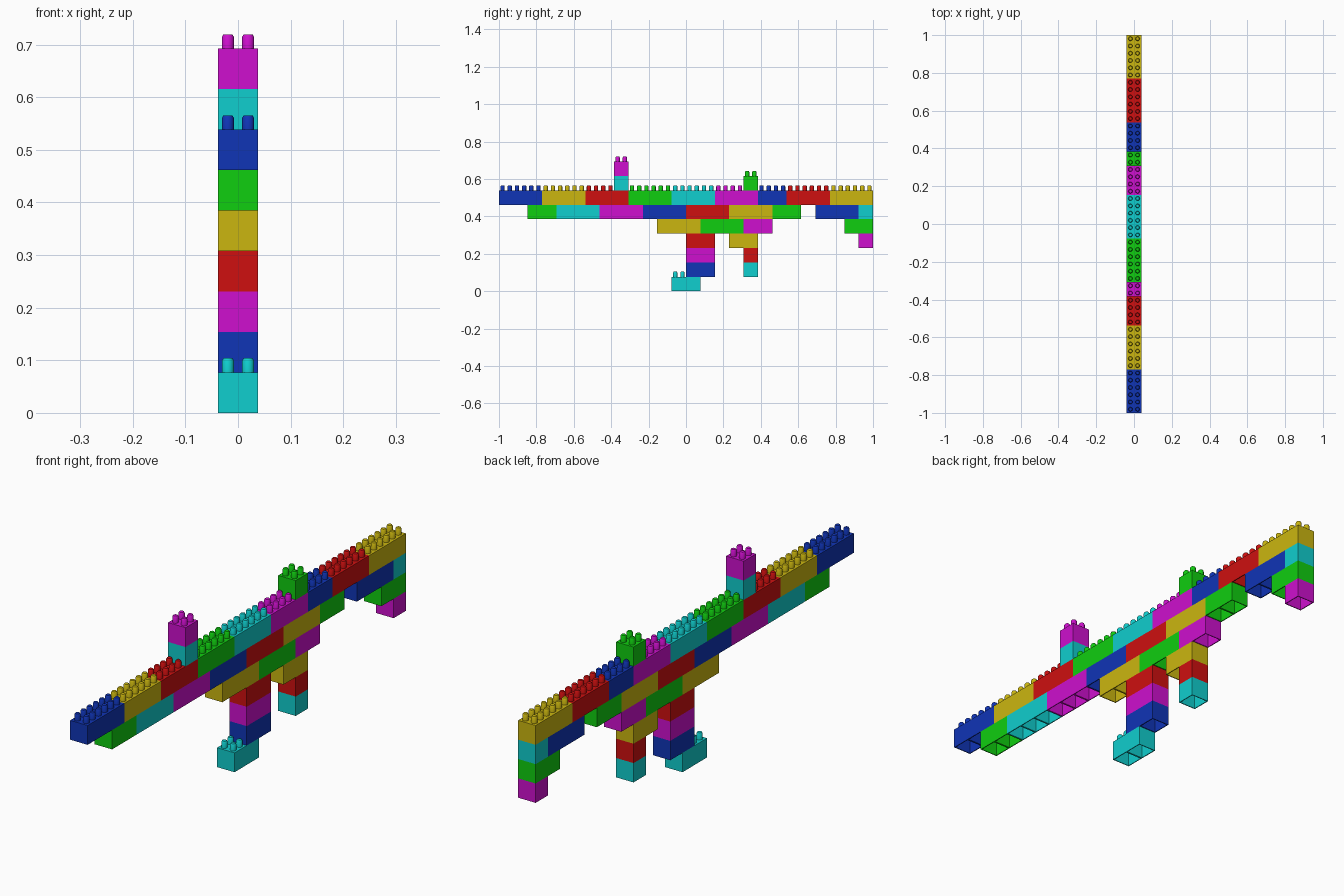
import bpy, bmesh, math
from mathutils import Matrix, Vector

old = bpy.data.objects.get("Cube")
if old:
    bpy.data.objects.remove(old)

P = 2 / 52            # stud pitch
H = 2 * P             # brick height
WALL = 0.005          # shell thickness
STUD_R, STUD_H, ROUND = 0.0115, 0.027, 0.005


def material(name, rgb):
    m = bpy.data.materials.new(name)
    m.use_nodes = True
    m.diffuse_color = (*rgb, 1)
    bsdf = next(n for n in m.node_tree.nodes if n.type == 'BSDF_PRINCIPLED')
    bsdf.inputs["Base Color"].default_value = (*rgb, 1)
    return m


MATS = {
    "C": material("cyan", (0.005, 0.62, 0.62)),
    "G": material("green", (0.005, 0.62, 0.005)),
    "B": material("blue", (0.005, 0.035, 0.47)),
    "Y": material("yellow", (0.60, 0.47, 0.005)),
    "R": material("red", (0.62, 0.005, 0.005)),
    "M": material("magenta", (0.62, 0.005, 0.62)),
}


def add_stud(bm, x, y):
    """Round stud with a bevelled top."""
    sunk = 0.002
    depth = STUD_H - ROUND + sunk
    made = bmesh.ops.create_cone(
        bm, cap_ends=True, segments=12, radius1=STUD_R, radius2=STUD_R, depth=depth,
        matrix=Matrix.Translation((x, y, H - sunk + depth / 2)))
    faces = {f for v in made["verts"] for f in v.link_faces}
    top = max(faces, key=lambda f: f.calc_center_median().z)
    top.normal_update()
    bmesh.ops.inset_individual(bm, faces=[top], thickness=0.003, depth=ROUND)


def add_brick(name, color, row, start, length):
    """Hollow brick two studs wide, with one cavity for every two studs of length."""
    bm = bmesh.new()
    size = Matrix.Diagonal((2 * P, length * P, H, 1))
    bmesh.ops.create_cube(bm, size=1, matrix=Matrix.Translation((0, 0, H / 2)) @ size)
    for k in range(2, length, 2):
        bmesh.ops.bisect_plane(bm, geom=bm.verts[:] + bm.edges[:] + bm.faces[:],
                               plane_co=(0, (k - length / 2) * P, 0), plane_no=(0, 1, 0))
    bm.normal_update()

    # Cavities in the underside
    under = [f for f in bm.faces if f.normal.z < -0.9]
    bmesh.ops.inset_individual(bm, faces=under, thickness=WALL, depth=0)
    pushed = bmesh.ops.extrude_discrete_faces(bm, faces=under)["faces"]
    verts = list({v for f in pushed for v in f.verts})
    bmesh.ops.translate(bm, verts=verts, vec=Vector((0, 0, H - WALL)))

    # Studs on top
    for j in range(length):
        for side in (-1, 1):
            add_stud(bm, side * P / 2, (j + 0.5 - length / 2) * P)

    # Smooth round sides, sharp corners
    bm.normal_update()
    for f in bm.faces:
        f.smooth = True
    for e in bm.edges:
        e.smooth = len(e.link_faces) == 2 and e.calc_face_angle(0) < math.radians(40)

    mesh = bpy.data.meshes.new(name)
    bm.to_mesh(mesh)
    bm.free()
    mesh.materials.append(MATS[color])
    obj = bpy.data.objects.new(name, mesh)
    obj.location = (0, (start + length / 2) * P, row * H)
    bpy.context.collection.objects.link(obj)


# Runs of bricks: part, row, first stud along y, colour and length of each brick
RUNS = [
    ("front_foot", 0, -2, "C4"),
    ("grip_base", 1, 0, "B4"),
    ("rear_leg_base", 1, 8, "C2"),
    ("grip_middle", 2, 0, "M4"),
    ("rear_leg_middle", 2, 8, "R2"),
    ("grip_top", 3, 0, "R4"),
    ("rear_leg_top", 3, 6, "Y4"),
    ("tail_tip", 3, 24, "M2"),
    ("belly", 4, -4, "Y6 G6 M4"),
    ("tail_middle", 4, 22, "G4"),
    ("lower_beam", 5, -22, "G4 C6 M6 B6 R6 Y6 G4"),
    ("tail_beam", 5, 18, "B6 C2"),
    ("upper_beam", 6, -26, "B6 Y6 R6 G6 C6 M6 B4 R6 Y6"),
    ("front_post", 7, -10, "C2"),
    ("rear_post", 7, 8, "G2"),
    ("front_post_top", 8, -10, "M2"),
]
for part, row, pos, bricks in RUNS:
    for i, b in enumerate(bricks.split(), 1):
        add_brick(f"{part}_brick_{i}", b[0], row, pos, int(b[1:]))
        pos += int(b[1:])
